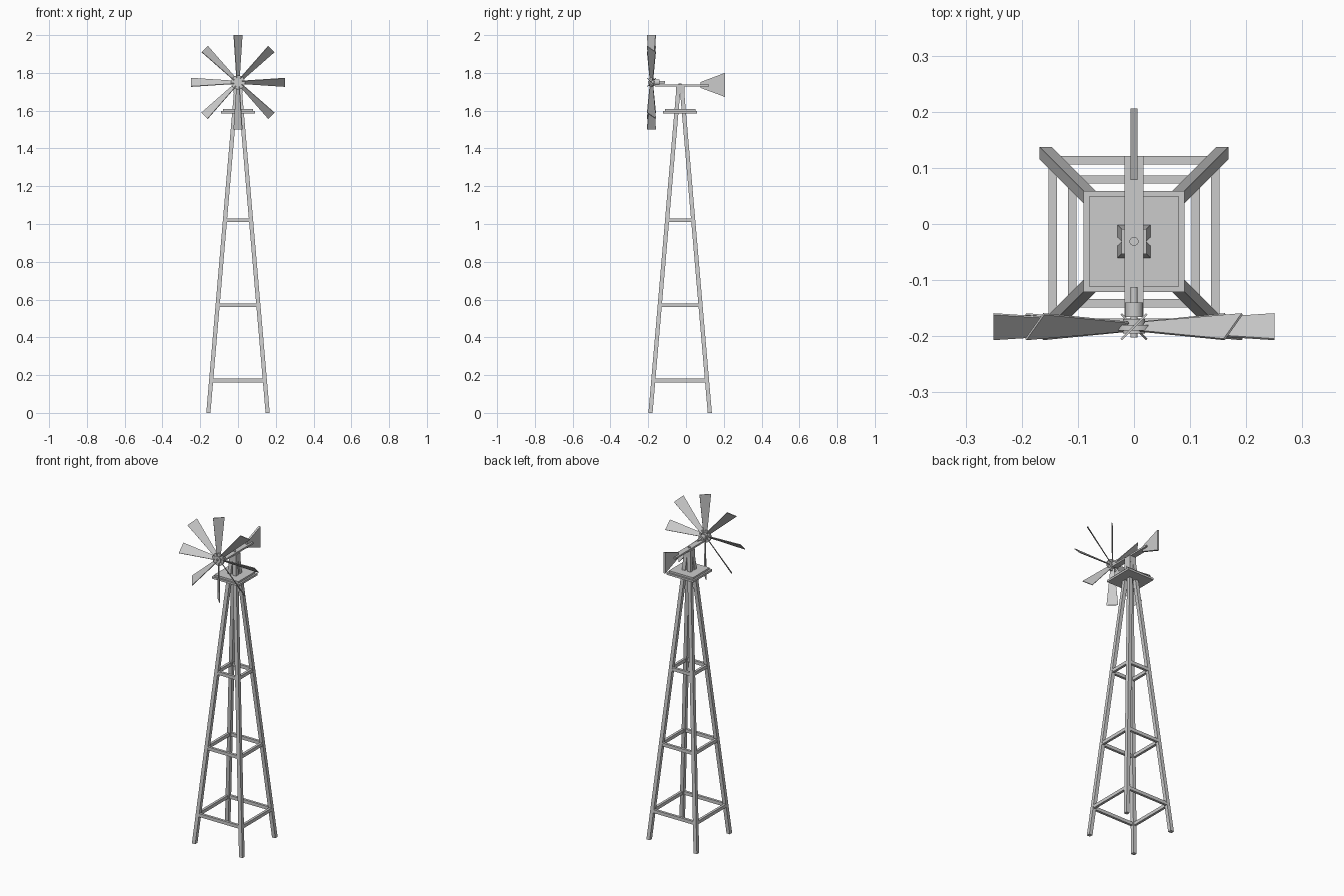
import bpy
import bmesh
from math import cos, sin, pi, sqrt
from mathutils import Vector, Matrix

if "Cube" in bpy.data.objects:
    bpy.data.objects.remove(bpy.data.objects["Cube"])

grey = bpy.data.materials.new("weathered_grey")
grey.use_nodes = True
COLOR = (0.6, 0.6, 0.6, 1)
grey.diffuse_color = COLOR
grey.node_tree.nodes["Principled BSDF"].inputs["Base Color"].default_value = COLOR

CY = -0.031              # tower axis
HUB = Vector((0, -0.183, 1.75))


def finish(name, bm):
    bmesh.ops.recalc_face_normals(bm, faces=bm.faces)
    mesh = bpy.data.meshes.new(name)
    bm.to_mesh(mesh)
    bm.free()
    mesh.materials.append(grey)
    obj = bpy.data.objects.new(name, mesh)
    bpy.context.collection.objects.link(obj)
    return obj


def loft(name, start, end):
    """Closed solid between two rings of equal point count."""
    bm = bmesh.new()
    a = [bm.verts.new(p) for p in start]
    b = [bm.verts.new(p) for p in end]
    bm.faces.new(a)
    bm.faces.new(b)
    for i in range(len(a)):
        j = (i + 1) % len(a)
        bm.faces.new((a[i], a[j], b[j], b[i]))
    return finish(name, bm)


def square(x, y, z, hx, hy):
    return [(x - hx, y - hy, z), (x + hx, y - hy, z),
            (x + hx, y + hy, z), (x - hx, y + hy, z)]


def box(name, x, y, z, hx, hy, hz):
    return loft(name, square(x, y, z - hz, hx, hy), square(x, y, z + hz, hx, hy))


def cylinder(name, center, radius, depth, along_y=True, sides=20):
    bm = bmesh.new()
    turn = Matrix.Rotation(pi / 2, 4, 'X') if along_y else Matrix()
    bmesh.ops.create_cone(bm, cap_ends=True, segments=sides, radius1=radius,
                          radius2=radius, depth=depth,
                          matrix=Matrix.Translation(center) @ turn)
    obj = finish(name, bm)
    bpy.ops.object.select_all(action='DESELECT')
    obj.select_set(True)
    bpy.context.view_layer.objects.active = obj
    bpy.ops.object.shade_smooth_by_angle(angle=pi / 5)
    return obj


def outer(z):
    """Outer half width of the tapering tower."""
    return 0.168 - 0.0862 * z


# Four tapering tower legs
LEG = 0.011
TOP = 1.71
for sx, side in ((-1, "right"), (1, "left")):
    for sy, end in ((-1, "front"), (1, "back")):
        b, t = outer(0) - LEG, outer(TOP) - LEG
        loft(f"{end}_{side}_leg",
             square(sx * b, CY + sy * b, 0, LEG, LEG),
             square(sx * t, CY + sy * t, TOP, LEG, LEG))

# Horizontal braces, flush with the outside of the legs
for level, z in (("lower", 0.172), ("middle", 0.57), ("upper", 1.02)):
    r = outer(z) - 0.0085
    for s, side, end in ((-1, "right", "front"), (1, "left", "back")):
        box(f"{level}_{end}_brace", 0, CY + s * r, z, r, 0.0075, 0.01)
        box(f"{level}_{side}_brace", s * r, CY, z, 0.0075, r, 0.01)

# Platform in two layers, head block and pivot
box("platform_base", 0, CY, 1.591, 0.09, 0.09, 0.006)
box("platform_deck", 0, CY, 1.602, 0.08, 0.08, 0.006)
box("head_block", 0, CY, 1.71, 0.0225, 0.0225, 0.02)
cylinder("pivot_pin", (0, CY, 1.73), 0.008, 0.03, along_y=False)

# Swivelling boom and tail vane
box("boom", 0, -0.022, 1.734, 0.017, 0.143, 0.005)
vane = [(0.078, 1.72), (0.206, 1.673), (0.206, 1.80), (0.078, 1.752)]
loft("tail_vane", [(-0.006, y, z) for y, z in vane],
     [(0.006, y, z) for y, z in vane])

# Axle, bearing and hub
cylinder("axle", (0, -0.157, 1.75), 0.0065, 0.09)
cylinder("bearing", (0, -0.153, 1.75), 0.016, 0.026)
cylinder("hub_core", (0, -0.182, 1.75), 0.02, 0.026)
cylinder("hub_disc", (0, -0.185, 1.75), 0.037, 0.01, sides=24)

# Eight flared blades, each pitched by half a right angle
for i in range(8):
    a = i * pi / 4
    radial = Vector((cos(a), 0, sin(a)))
    tangent = Vector((-sin(a), 0, cos(a)))
    forward = Vector((0, -1, 0))
    chord = (tangent + forward) / sqrt(2)
    normal = (tangent - forward) / sqrt(2)

    def section(radius, half):
        c = HUB + radial * radius
        return [c + chord * u * half + normal * v * 0.002
                for u, v in ((-1, -1), (1, -1), (1, 1), (-1, 1))]

    loft(f"blade_{i + 1}", section(0.022, 0.011), section(0.25, 0.032))
